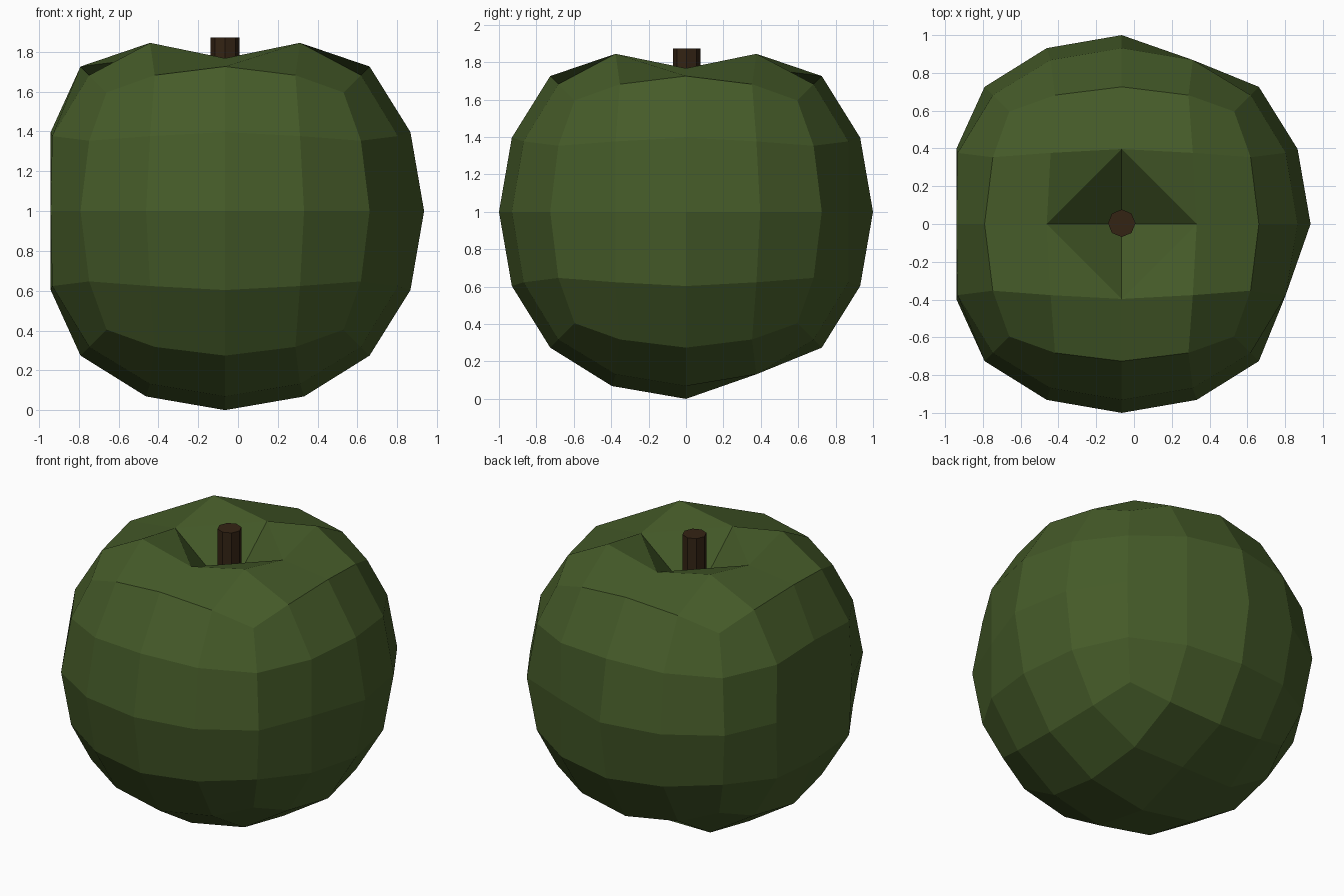
import bpy
import bmesh
from mathutils import Vector

cube = bpy.data.objects.get("Cube")
if cube:
    bpy.data.objects.remove(cube, do_unlink=True)

CENTRE = Vector((-0.065, 0, 1))


def material(name, rgb):
    mat = bpy.data.materials.new(name)
    mat.use_nodes = True
    mat.diffuse_color = (*rgb, 1)
    mat.node_tree.nodes["Principled BSDF"].inputs["Base Color"].default_value = (*rgb, 1)
    return mat


def nearest(bm, point):
    return min(bm.verts, key=lambda v: (v.co - Vector(point)).length)


# Fruit: a cube rounded by subdivision, kept flat shaded
bpy.ops.mesh.primitive_cube_add(size=2.382, location=CENTRE)
fruit = bpy.context.object
fruit.name = "fruit_body"
fruit.data.materials.append(material("dark green skin", (0.060, 0.105, 0.022)))
rounding = fruit.modifiers.new("rounding", "SUBSURF")
rounding.levels = 2
bpy.ops.object.modifier_apply(modifier=rounding.name)

bm = bmesh.new()
bm.from_mesh(fruit.data)

# Hollow around the stem, with a smooth falloff
top = Vector((0, 0, 1))
for v in bm.verts:
    t = 1 - (v.co - top).length / 0.625
    if t > 0:
        v.co.z -= 0.565 * t * t * (3 - 2 * t)
rim = [nearest(bm, p) for p in
       ((0.4, 0, 0.77), (-0.4, 0, 0.77), (0, 0.4, 0.77), (0, -0.4, 0.77))]
bmesh.ops.connect_verts(bm, verts=rim)

# Flattened side
for v in bm.verts:
    v.co.x = max(v.co.x, -0.876)

# Small flat spots on the side, back and underside
for spot, flat in (((0.93, -0.4, 0), (0.868, -0.377, 0)),
                   ((0.4, 0.93, 0), (0.377, 0.868, 0)),
                   ((0, 0.4, -0.93), (0, 0.377, -0.868))):
    nearest(bm, spot).co = flat

bm.to_mesh(fruit.data)
bm.free()
for poly in fruit.data.polygons:
    poly.use_smooth = False

# Stem standing in the hollow
bpy.ops.mesh.primitive_cylinder_add(vertices=8, radius=0.073, depth=0.47,
                                    location=(CENTRE.x, 0.004, 1.637))
stem = bpy.context.object
stem.name = "stem"
stem.data.materials.append(material("dark brown stem", (0.034, 0.017, 0.007)))
